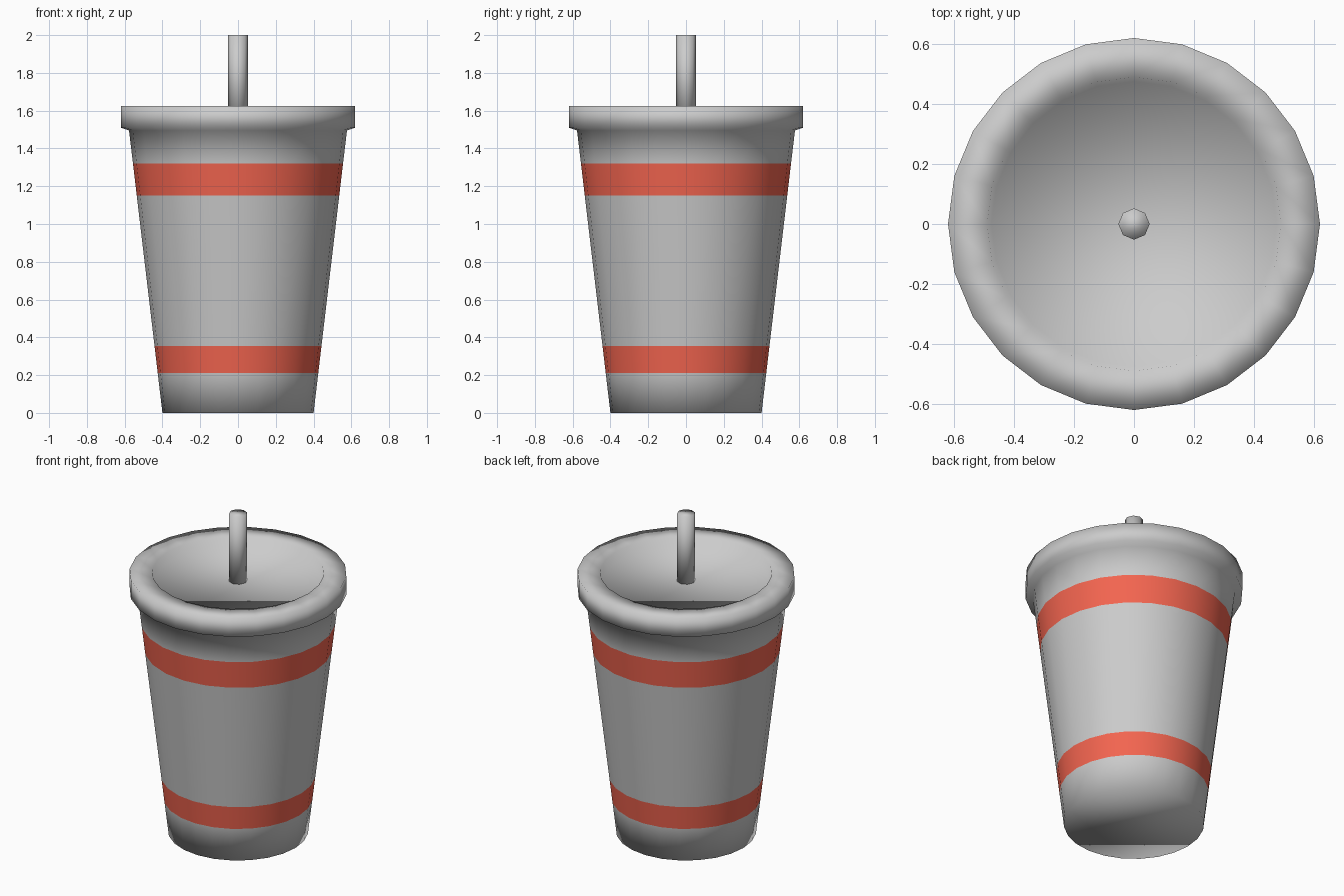
import bpy, bmesh
from math import cos, sin, tau

if "Cube" in bpy.data.objects:
    bpy.data.objects.remove(bpy.data.objects["Cube"])

red = bpy.data.materials.new("red_stripe")
red.diffuse_color = (0.9, 0.13, 0.08, 1)
red.use_nodes = True
red.node_tree.nodes["Principled BSDF"].inputs["Base Color"].default_value = red.diffuse_color


def lathe(name, profile, sides, red_bands=()):
    """Closed solid of revolution with n-gon caps; red_bands are profile segment indices."""
    bm = bmesh.new()
    rings = [[bm.verts.new((r * cos(tau * i / sides), r * sin(tau * i / sides), z))
              for i in range(sides)] for r, z in profile]
    for k, (low, high) in enumerate(zip(rings, rings[1:])):
        for i in range(sides):
            j = (i + 1) % sides
            face = bm.faces.new((low[i], low[j], high[j], high[i]))
            face.material_index = 1 if k in red_bands else 0
    bm.faces.new(rings[0][::-1])
    bm.faces.new(rings[-1])
    for face in bm.faces:
        face.smooth = True
    mesh = bpy.data.meshes.new(name)
    bm.to_mesh(mesh)
    bm.free()
    obj = bpy.data.objects.new(name, mesh)
    bpy.context.collection.objects.link(obj)
    if red_bands:
        mesh.materials.append(None)
        mesh.materials.append(red)
    return obj


# Tapered cup running into the recessed lid, with two red stripes
cup_profile = [
    (0.40, 0.0), (0.425, 0.21), (0.442, 0.355),      # base and lower stripe
    (0.536, 1.15), (0.556, 1.32), (0.577, 1.495),    # upper stripe and neck
    (0.62, 1.51), (0.62, 1.625),                     # lid rim
    (0.49, 1.625), (0.475, 1.575),                   # recessed lid top
]
lathe("cup_with_lid", cup_profile, 24, red_bands=(1, 3))

# Straw
lathe("straw", [(0.052, 1.56), (0.052, 2.0)], 8)
